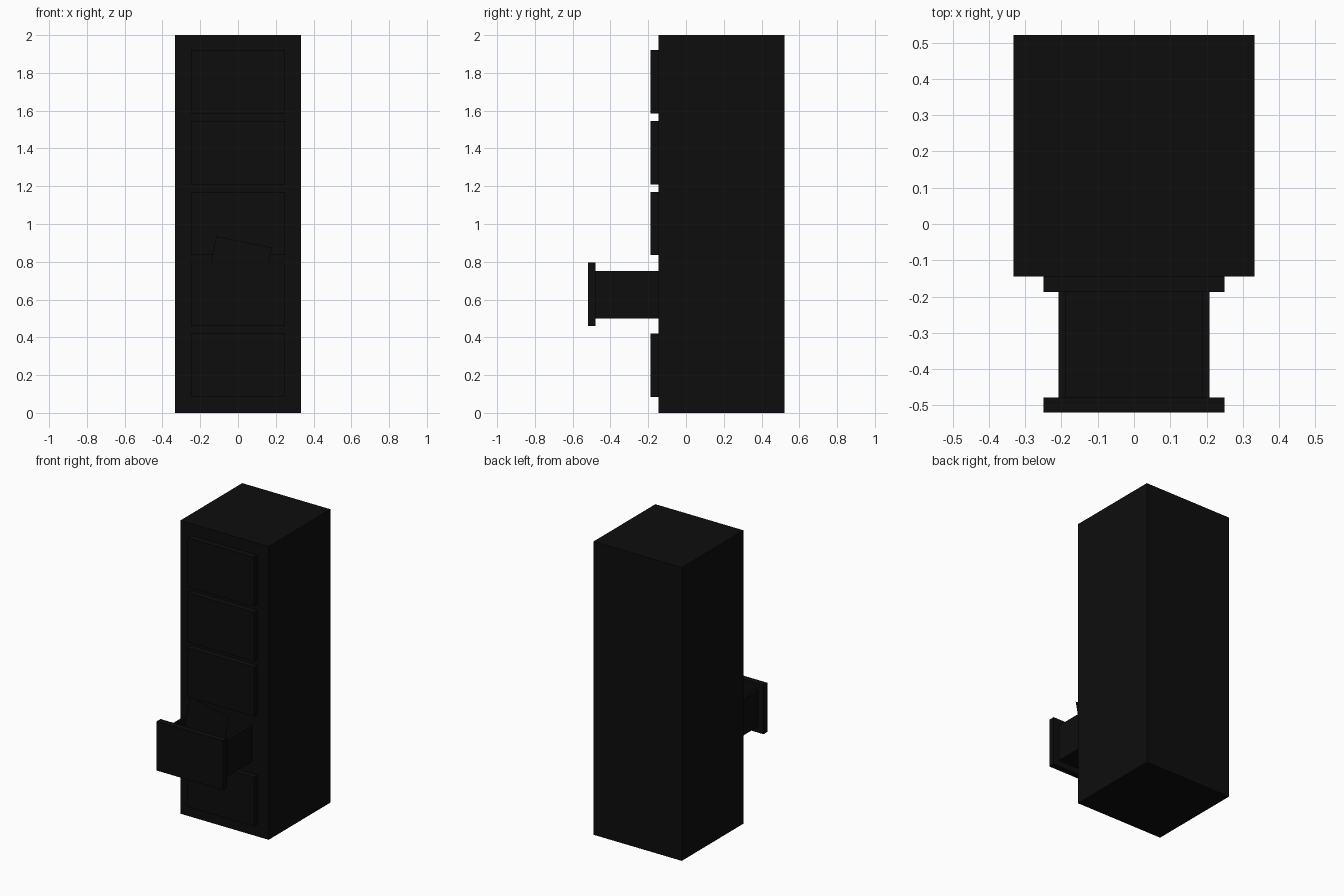
import bpy
import bmesh
from math import radians
from mathutils import Matrix, Vector

default = bpy.data.objects.get("Cube")
if default:
    bpy.data.objects.remove(default, do_unlink=True)

black = bpy.data.materials.new("black_paint")
black.use_nodes = True
colour = (0.004, 0.004, 0.004, 1)
black.diffuse_color = colour
black.node_tree.nodes["Principled BSDF"].inputs["Base Color"].default_value = colour


def finish(name, bm):
    mesh = bpy.data.meshes.new(name)
    bm.to_mesh(mesh)
    bm.free()
    mesh.materials.append(black)
    obj = bpy.data.objects.new(name, mesh)
    bpy.context.collection.objects.link(obj)
    return obj


def add_box(bm, low, high):
    low, high = Vector(low), Vector(high)
    matrix = Matrix.Translation((low + high) / 2) @ Matrix.Diagonal((*(high - low), 1))
    bmesh.ops.create_cube(bm, size=1, matrix=matrix)


def box(name, low, high):
    bm = bmesh.new()
    add_box(bm, low, high)
    return finish(name, bm)


FRONT = -0.145      # front plane of the cabinet
PANEL = 0.042       # drawer panel thickness
PITCH, HEIGHT = 0.375, 0.335
PULL = 0.333        # how far the open drawer is pulled out
OPEN = 1

# Cabinet body
box("cabinet_body", (-0.333, FRONT, 0), (0.333, 0.521, 2))

# Drawer panels, one pulled forward
for i in range(5):
    back = FRONT - (PULL if i == OPEN else 0)
    bottom = 0.085 + i * PITCH
    box(f"drawer_front_{i + 1}", (-0.25, back - PANEL, bottom), (0.25, back, bottom + HEIGHT))

# Tray of the open drawer: floor and two side walls
back = FRONT - PULL
bm = bmesh.new()
add_box(bm, (-0.208, back, 0.5), (0.208, FRONT, 0.52))
for side in (-1, 1):
    xs = sorted((side * 0.208, side * 0.188))
    add_box(bm, (xs[0], back, 0.52), (xs[1], FRONT, 0.75))
finish("open_drawer_tray", bm)

# Thin tilted sheet standing in the open drawer
bm = bmesh.new()
width, depth = 0.3, 0.34
corners = [(0, 0, 0), (0, 0, -depth), (width, 0, -depth), (width, 0, 0)]
bm.faces.new([bm.verts.new(c) for c in corners])
sheet = finish("paper_sheet", bm)
sheet.location = (-0.115, -0.35, 0.935)
sheet.rotation_euler.y = radians(11.5)
